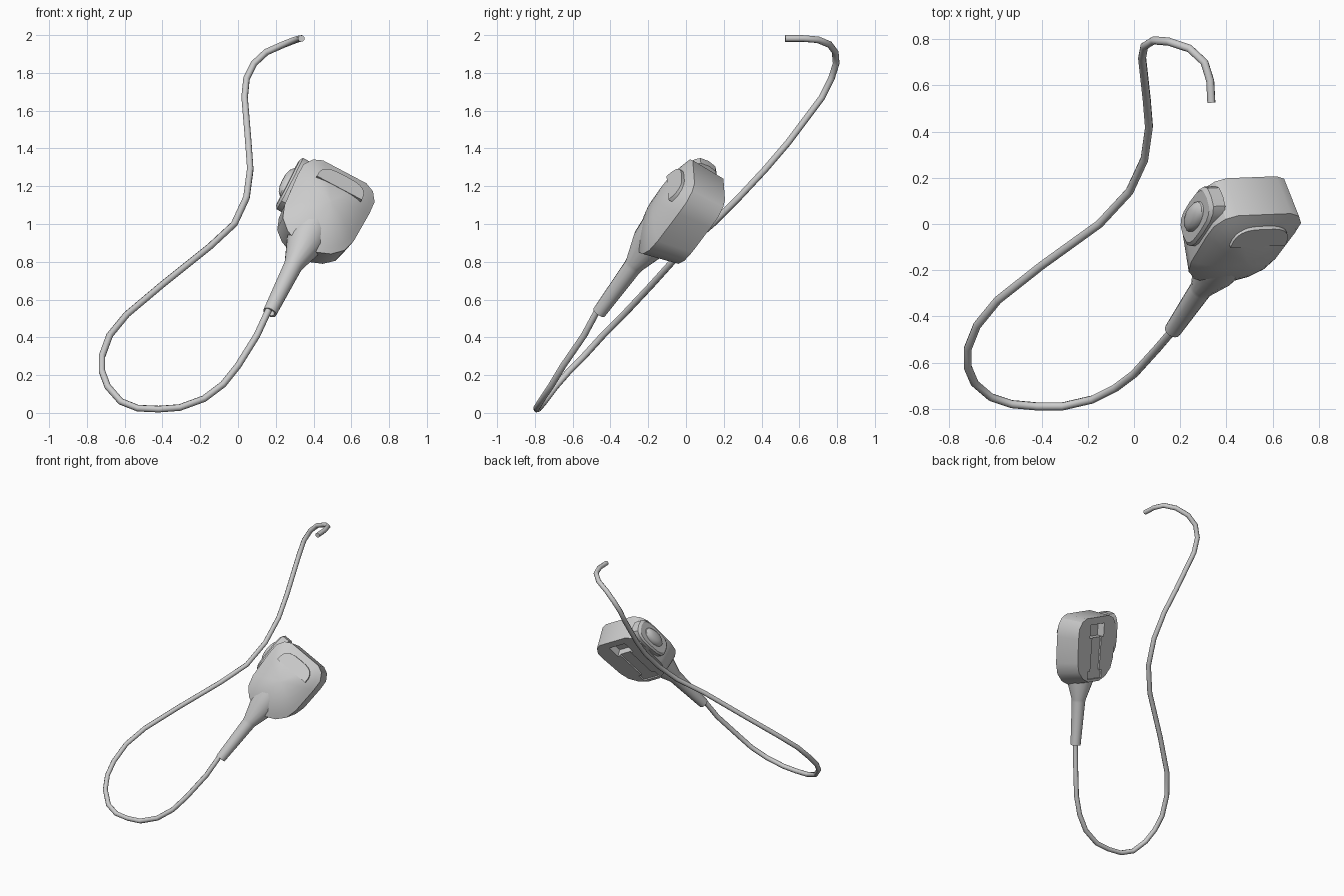
import bpy
from math import cos, sin, pi, radians
from mathutils import Matrix, Vector

cube = bpy.data.objects.get("Cube")
if cube:
    bpy.data.objects.remove(cube, do_unlink=True)

grey = bpy.data.materials.new("light grey")
grey.use_nodes = True
grey.diffuse_color = (0.6, 0.6, 0.6, 1)
grey.node_tree.nodes["Principled BSDF"].inputs["Base Color"].default_value = (0.6, 0.6, 0.6, 1)

# Handset frame: X across, Y up along the cord axis, Z out of the front
up = Vector((0.375, 0.55, 0.75)).normalized()
across = Vector((0.885, 0.04, -0.46))
across = (across - across.dot(up) * up).normalized()
out = across.cross(up)
FRAME = Matrix.Translation((0.4, -0.12, 0.995)) @ Matrix((across, up, out)).transposed().to_4x4()
MID = 0.02  # body centre across


def finish(obj, angle=32):
    bpy.ops.object.select_all(action='DESELECT')
    obj.select_set(True)
    bpy.context.view_layer.objects.active = obj
    bpy.ops.object.shade_smooth_by_angle(angle=radians(angle))


def loft(name, rings):
    """Skin equal-length rings of points and cap both ends."""
    n = len(rings[0])
    verts = [p for ring in rings for p in ring]
    faces = [(r * n + i, r * n + (i + 1) % n, (r + 1) * n + (i + 1) % n, (r + 1) * n + i)
             for r in range(len(rings) - 1) for i in range(n)]
    faces += [tuple(reversed(range(n))), tuple(range(len(verts) - n, len(verts)))]
    mesh = bpy.data.meshes.new(name)
    mesh.from_pydata(verts, [], faces)
    mesh.materials.append(grey)
    obj = bpy.data.objects.new(name, mesh)
    bpy.context.collection.objects.link(obj)
    obj.matrix_world = FRAME
    finish(obj)
    return obj


def oval(a, b, power=1.0, n=24):
    """Superellipse outline; a lower power is squarer."""
    def bend(v):
        return abs(v) ** power * (1 if v > 0 else -1)
    return [(a * bend(cos(2 * pi * i / n)), b * bend(sin(2 * pi * i / n))) for i in range(n)]


# Body: tapered walls with a domed front
half = [(0.13, 0.36), (0.18, 0.335), (0.213, 0.28), (0.216, 0.2), (0.207, 0),
        (0.185, -0.08), (0.13, -0.14), (0.06, -0.172)]
outline = [(-x, y) for x, y in half] + [(x, y) for x, y in reversed(half)]


def body_ring(sx, sy, pivot, z):
    return [(MID + x * sx, pivot + (y - pivot) * sy, z) for x, y in outline]


rings = [body_ring(0.94, 0.9, 0.34, -0.15), body_ring(1, 1, 0.1, 0.045)]
for s in (0.88, 0.74, 0.58, 0.4, 0.2, 0.03):
    rings.append(body_ring(s, s, 0.1, 0.045 + 0.08 * (1 - s * s)))
body = loft("handset_body", rings)


# Back recesses: a shallow slide channel, a deep socket and a lower notch
def cut(x, y, size_x, size_y, depth):
    box = [(x + i * size_x / 2, y + j * size_y / 2) for i, j in ((-1, -1), (1, -1), (1, 1), (-1, 1))]
    cutter = loft("recess_cutter", [[(*p, z) for p in box] for z in (-0.2, depth - 0.15)])
    cutter.hide_render = True
    mod = body.modifiers.new("recess", 'BOOLEAN')
    mod.operation = 'DIFFERENCE'
    mod.object = cutter
    bpy.context.view_layer.update()
    bpy.context.view_layer.objects.active = body
    bpy.ops.object.modifier_apply(modifier=mod.name)
    bpy.data.objects.remove(cutter, do_unlink=True)


cut(MID, 0.1, 0.1, 0.34, 0.012)
cut(MID, 0.255, 0.15, 0.1, 0.06)
cut(MID, -0.07, 0.15, 0.06, 0.012)
finish(body)

# Front grille: half oval with a straight lower edge, sloping with the dome
grille = [(0.135 * (1 if c > 0 else -1) * abs(c) ** 0.6, 0.1 * s ** 0.7)
          for c, s in ((cos(pi * i / 16), max(0.0, sin(pi * i / 16))) for i in range(17))]
loft("front_grille", [[(0.03 + x, 0.21 + y, z - 0.24 * y) for x, y in grille]
                      for z in (0.09, 0.113)])


# Side control: a squared pad with a domed oval button
def side_stack(name, shape, steps):
    loft(name, [[(x, 0.2 + y * s, -0.06 - z * s) for y, z in shape] for x, s in reversed(steps)][::-1])


side_stack("side_pad", oval(0.16, 0.088, 0.65, 16), [(-0.15, 1), (-0.208, 1), (-0.22, 0.88)])
side_stack("side_button", oval(0.095, 0.052),
           [(-0.21, 1), (-0.228, 0.95), (-0.242, 0.75), (-0.25, 0.45), (-0.252, 0.1)])

# Strain relief: slim sleeve flaring into the body
circle = oval(1, 1, 1, 16)
loft("strain_relief", [[(x * r, y, -z * r) for x, z in circle] for y, r in
                       ((-0.59, 0.024), (-0.62, 0.026), (-0.62, 0.037), (-0.3, 0.049),
                        (-0.28, 0.052), (-0.13, 0.1), (0, 0.11))])

# Cord: looped path with a round section
path = [(0.2, -0.4, 0.61), (0.16, -0.47, 0.54), (0.1, -0.54, 0.41), (0, -0.65, 0.25),
        (-0.08, -0.71, 0.15), (-0.18, -0.76, 0.075), (-0.31, -0.79, 0.028), (-0.42, -0.79, 0.02),
        (-0.53, -0.78, 0.025), (-0.62, -0.75, 0.06), (-0.69, -0.69, 0.14), (-0.72, -0.62, 0.22),
        (-0.72, -0.54, 0.3), (-0.68, -0.44, 0.41), (-0.59, -0.33, 0.52), (-0.4, -0.18, 0.68),
        (-0.15, 0, 0.88), (-0.02, 0.14, 1), (0.045, 0.28, 1.14), (0.065, 0.42, 1.29),
        (0.055, 0.54, 1.43), (0.035, 0.72, 1.67), (0.045, 0.77, 1.77), (0.085, 0.795, 1.85),
        (0.15, 0.79, 1.91), (0.24, 0.76, 1.95), (0.305, 0.7, 1.975), (0.33, 0.62, 1.982),
        (0.335, 0.525, 1.982)]
curve = bpy.data.curves.new("cord", 'CURVE')
curve.dimensions = '3D'
curve.bevel_depth = 0.018
curve.bevel_resolution = 2
curve.use_fill_caps = True
spline = curve.splines.new('POLY')
spline.points.add(len(path) - 1)
for point, co in zip(spline.points, path):
    point.co = (*co, 1)
curve.materials.append(grey)
cord = bpy.data.objects.new("cord", curve)
bpy.context.collection.objects.link(cord)
bpy.ops.object.select_all(action='DESELECT')
cord.select_set(True)
bpy.context.view_layer.objects.active = cord
bpy.ops.object.convert(target='MESH')
finish(bpy.context.view_layer.objects.active, 50)
